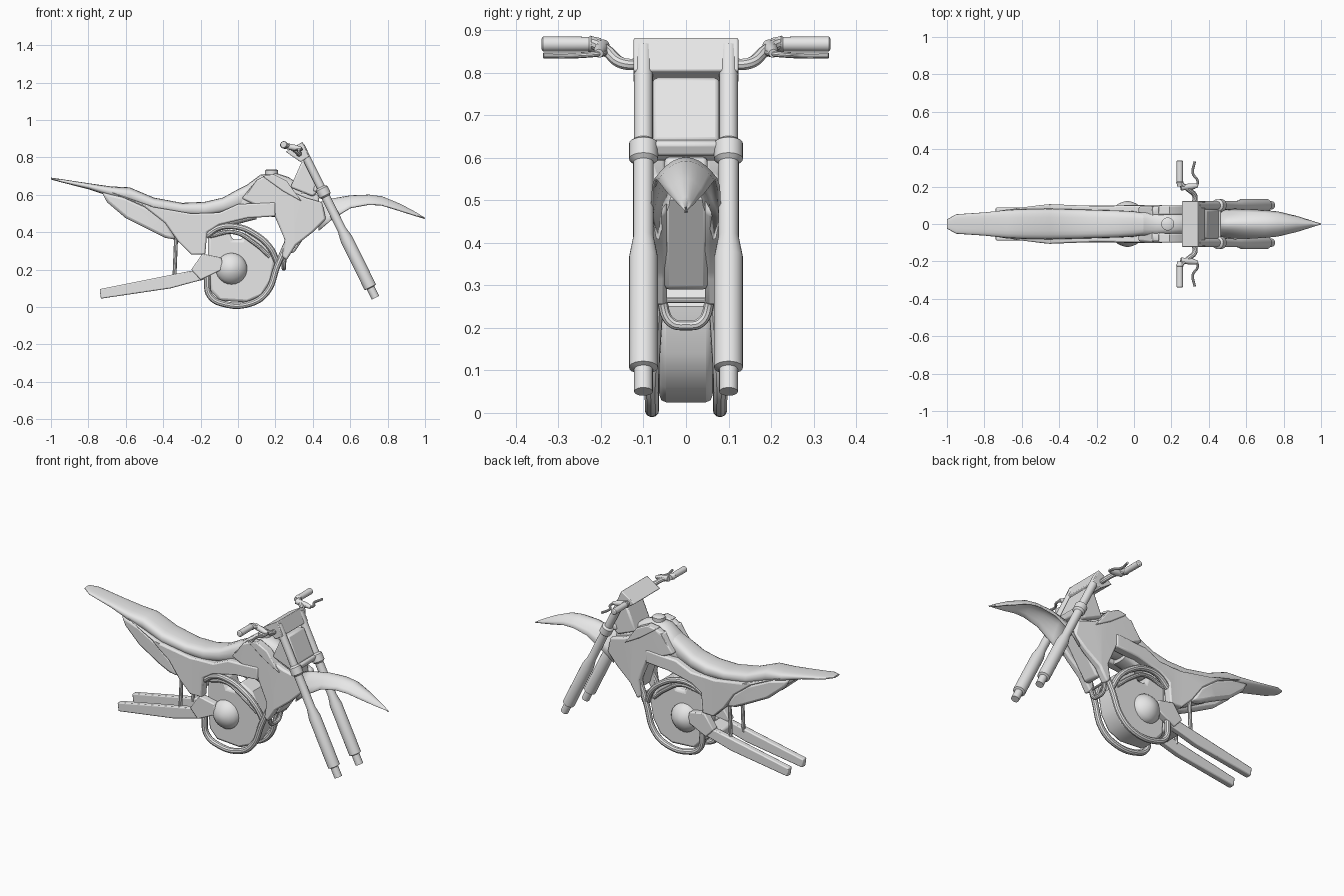
import bpy
import bmesh
import math
from mathutils import Vector

cube = bpy.data.objects.get("Cube")
if cube:
    bpy.data.objects.remove(cube, do_unlink=True)

grey = bpy.data.materials.new("plain_grey")
grey.use_nodes = True
grey.diffuse_color = (.8, .8, .8, 1)
grey.node_tree.nodes["Principled BSDF"].inputs["Base Color"].default_value = (.8, .8, .8, 1)


def finish(name, mesh, angle=35, bevel=0, mirror=False, thickness=0):
    """Link a mesh as a shaded, coloured part, mirrored across y if asked."""
    part = bpy.data.objects.new(name, mesh)
    bpy.context.collection.objects.link(part)
    mesh.materials.append(grey)
    if mirror:
        mod = part.modifiers.new("mirror", 'MIRROR')
        mod.use_axis = (False, True, False)
        mod.use_mirror_merge = False
    if thickness:
        part.modifiers.new("thickness", 'SOLIDIFY').thickness = thickness
    if bevel:
        mod = part.modifiers.new("bevel", 'BEVEL')
        mod.width, mod.segments = bevel, 2
        mod.limit_method, mod.angle_limit = 'ANGLE', math.radians(50)
    bpy.ops.object.select_all(action='DESELECT')
    part.select_set(True)
    bpy.context.view_layer.objects.active = part
    bpy.ops.object.shade_smooth_by_angle(angle=math.radians(angle))
    return part


def from_bmesh(name, bm, **options):
    bmesh.ops.recalc_face_normals(bm, faces=bm.faces)
    mesh = bpy.data.meshes.new(name)
    bm.to_mesh(mesh)
    bm.free()
    return finish(name, mesh, **options)


def lookup(table, x):
    """Linear interpolation in a short (position, value) table."""
    for (a, va), (b, vb) in zip(table, table[1:]):
        if x <= b:
            return va + (vb - va) * max(0, (x - a) / (b - a))
    return table[-1][1]


BODY_WIDTH = [(-.75, .07), (-.45, .1), (-.2, .09), (.1, .095), (.3, .092), (.48, .075)]


def panel(name, outline, inner, outer, bevel=.01, mirror=True):
    """Extrude a side outline from y=inner to y=outer; outer may follow a width table."""
    bm = bmesh.new()
    face = bm.faces.new([bm.verts.new((x, inner, z)) for x, z in outline])
    side = bmesh.ops.extrude_face_region(bm, geom=[face])
    moved = [v for v in side['geom'] if isinstance(v, bmesh.types.BMVert)]
    bmesh.ops.translate(bm, vec=(0, 1, 0), verts=moved)
    if isinstance(outer, list):
        for x, _ in outer[1:-1]:
            bmesh.ops.bisect_plane(bm, geom=bm.verts[:] + bm.edges[:] + bm.faces[:],
                                   plane_co=(x, 0, 0), plane_no=(1, 0, 0))
    for v in bm.verts:
        if v.co.y > .5 + inner:
            v.co.y = lookup(outer, v.co.x) if isinstance(outer, list) else outer
    return from_bmesh(name, bm, bevel=bevel, mirror=mirror)


def slab(name, outline, half, bevel=.01):
    return panel(name, outline, -half, half, bevel, False)


def loft(name, stations, square=.7, sides=20):
    """Skin rounded cross sections given as (x, top, bottom, half width)."""
    bm = bmesh.new()
    rings = []
    for x, top, bottom, half in stations:
        ring = []
        for i in range(sides):
            a = math.tau * i / sides
            c, s = math.cos(a), math.sin(a)
            y = math.copysign(abs(c) ** square, c) * half
            z = math.copysign(abs(s) ** square, s) * (top - bottom) / 2
            ring.append(bm.verts.new((x, y, z + (top + bottom) / 2)))
        rings.append(ring)
    for low, high in zip(rings, rings[1:]):
        for i in range(sides):
            j = (i + 1) % sides
            bm.faces.new((low[i], low[j], high[j], high[i]))
    bm.faces.new(rings[0])
    bm.faces.new(rings[-1])
    return from_bmesh(name, bm, angle=45)


def tube(name, path, radius, mirror=True, smooth=True):
    """A round tube through points, mirrored to the other side if asked."""
    curve = bpy.data.curves.new(name, 'CURVE')
    curve.dimensions, curve.bevel_depth = '3D', radius
    curve.bevel_resolution, curve.resolution_u, curve.use_fill_caps = 3, 6, True
    spline = curve.splines.new('BEZIER')
    spline.bezier_points.add(len(path) - 1)
    for point, co in zip(spline.bezier_points, path):
        point.co = co
        kind = 'AUTO' if smooth else 'VECTOR'
        point.handle_left_type = point.handle_right_type = kind
    temp = bpy.data.objects.new(name, curve)
    bpy.context.collection.objects.link(temp)
    mesh = bpy.data.meshes.new_from_object(temp.evaluated_get(bpy.context.evaluated_depsgraph_get()))
    bpy.data.objects.remove(temp)
    mesh.materials.clear()
    return finish(name, mesh, mirror=mirror)


def turned(name, start, end, profile, mirror=True, sides=20):
    """Lathe (fraction along, radius) pairs about the line from start to end."""
    start, end = Vector(start), Vector(end)
    turn = (end - start).to_track_quat('Z', 'Y')
    bm = bmesh.new()
    rings = []
    for t, r in profile:
        centre = start.lerp(end, t)
        rings.append([bm.verts.new(centre + turn @ Vector((
            r * math.cos(math.tau * i / sides), r * math.sin(math.tau * i / sides), 0)))
            for i in range(sides)])
    for low, high in zip(rings, rings[1:]):
        for i in range(sides):
            j = (i + 1) % sides
            bm.faces.new((low[i], low[j], high[j], high[i]))
    bm.faces.new(rings[0])
    bm.faces.new(rings[-1])
    return from_bmesh(name, bm, mirror=mirror)


# Seat running into the tail, and the fuel tank with its cap
loft("seat", [(-1, .692, .682, .025), (-.95, .685, .668, .052), (-.8, .662, .63, .062),
              (-.68, .645, .59, .075), (-.58, .64, .56, .08), (-.45, .585, .51, .082),
              (-.3, .557, .49, .078), (-.18, .562, .48, .075), (-.08, .585, .5, .072),
              (0, .63, .52, .068), (.05, .655, .54, .06)])
loft("fuel_tank", [(0, .6, .49, .06), (.05, .655, .49, .068), (.12, .708, .49, .07),
                   (.2, .718, .48, .068), (.27, .695, .48, .06), (.34, .645, .5, .05)])
turned("tank_cap", (.18, 0, .69), (.18, 0, .735), [(0, .035), (.9, .035), (1, .028)], False)
loft("rear_core", [(-.7, .61, .57, .045), (-.5, .55, .45, .07), (-.36, .52, .37, .075),
                   (-.22, .51, .29, .06), (-.17, .5, .4, .055), (.1, .53, .47, .06)])

# Side bodywork
panel("side_cover", [(-.73, .615), (-.6, .585), (-.47, .525), (-.38, .45), (-.33, .36),
                     (-.39, .37), (-.49, .42), (-.6, .475), (-.7, .56)], .04, BODY_WIDTH, .015)
panel("frame_spar", [(-.68, .615), (-.45, .535), (-.25, .5), (-.1, .505), (0, .55), (.2, .56),
                     (.2, .485), (.05, .475), (-.1, .44), (-.165, .4), (-.175, .28), (-.25, .28),
                     (-.32, .35), (-.39, .45), (-.5, .535)],
      .045, [(x, w + .006) for x, w in BODY_WIDTH])
panel("tank_shroud", [(.02, .58), (.1, .68), (.15, .705), (.26, .63), (.36, .585), (.45, .56),
                      (.47, .47), (.4, .4), (.31, .33), (.26, .25), (.235, .27), (.25, .36),
                      (.22, .43), (.19, .5)], .045, BODY_WIDTH)
panel("shroud_fin", [(.13, .7), (.19, .71), (.26, .675), (.34, .565), (.24, .62)], .05, .1, .006)
slab("radiator", [(.27, .29), (.3, .29), (.44, .5), (.43, .6), (.2, .62), (.22, .45)], .05)

# Front fender, an arched shell
bm = bmesh.new()
rows = []
for x, top, drop, half in [(.43, .56, .15, .07), (.5, .58, .11, .083), (.6, .597, .065, .08),
                           (.7, .601, .05, .074), (.77, .592, .045, .067), (.87, .551, .035, .043),
                           (.95, .508, .018, .018), (1, .477, .002, .002)]:
    rows.append([bm.verts.new((x, half * t / 5, top - drop * abs(t / 5) ** 2))
                 for t in range(-5, 6)])
for a, b in zip(rows, rows[1:]):
    for i in range(len(a) - 1):
        bm.faces.new((a[i], a[i + 1], b[i + 1], b[i]))
from_bmesh("front_fender", bm, thickness=.008)

# Forks, clamps and steering head
turned("fork_leg", (.335, .1, .86), (.735, .1, .05),
       [(0, .022), (.27, .022), (.28, .034), (.325, .034), (.335, .024), (.55, .024), (.61, .034),
        (.93, .034), (.935, .022), (1, .022)])
slab("upper_clamp", [(.345, .883), (.38, .805), (.335, .775), (.255, .83)], .123, .004)
slab("steering_head", [(.34, .775), (.385, .79), (.455, .64), (.4, .59), (.28, .64)], .078)
slab("lower_clamp", [(.41, .655), (.47, .635), (.455, .6), (.4, .62)], .085)

# Handlebar, grips and levers
tube("handlebar", [(.32, .1, .82), (.325, .15, .822), (.29, .185, .85), (.25, .22, .868),
                   (.245, .25, .868)], .014)
turned("grip", (.245, .2, .867), (.245, .34, .867),
       [(0, .014), (.15, .018), (.17, .02), (.2, .017), (.97, .018), (1, .012)])
tube("lever", [(.27, .19, .85), (.33, .2, .845), (.34, .23, .842), (.315, .27, .84),
               (.325, .335, .84)], .007)
turned("lever_mount", (.25, .195, .862), (.34, .205, .845), [(0, .016), (.6, .016), (1, .01)])

# Engine block with round covers
slab("engine", [(-.16, .2), (-.15, .09), (-.1, .035), (.05, .025), (.13, .06), (.18, .14),
                (.2, .25), (.13, .38), (.05, .42), (.02, .36), (-.03, .36), (-.05, .42),
                (-.16, .4)], .062, .015)
turned("engine_cover", (-.035, .05, .205), (-.035, .122, .205),
       [(0, .085), (.3, .083), (.55, .07), (.8, .05), (.95, .025), (1, .008)], sides=24)

# Cradle, pipes and front loop
tube("cradle_tube", [(.27, .06, .36), (.21, .072, .22), (.155, .08, .08), (.07, .08, .02),
                     (-.08, .08, .018), (-.15, .08, .06), (-.165, .08, .14), (-.16, .075, .2)], .017)
tube("exhaust_pipe", [(-.17, .07, .38), (-.1, .08, .425), (0, .085, .428), (.09, .085, .39),
                      (.17, .08, .32), (.21, .065, .24)], .017)
tube("water_hose", [(-.15, .06, .38), (-.02, .07, .4), (.09, .072, .34), (.17, .06, .27)], .012)
tube("front_loop", [(.3, .06, .36), (.25, .055, .26), (.245, .035, .213), (.245, 0, .206),
                    (.245, -.035, .213), (.25, -.055, .26), (.3, -.06, .36)], .012, False)
tube("front_crossbar", [(.25, -.06, .265), (.25, .06, .265)], .007, False, False)

# Swingarm with pivot brackets and rear struts
panel("pivot_bracket", [(-.25, .2), (-.19, .285), (-.09, .265), (-.075, .205), (-.2, .145)],
      .055, .1, .006)
panel("swingarm", [(-.15, .2), (-.26, .192), (-.74, .096), (-.733, .045), (-.36, .1),
                   (-.25, .13), (-.17, .15)], .052, .088, .006)
slab("swingarm_bridge", [(-.18, .2), (-.27, .185), (-.27, .135), (-.18, .145)], .07)
tube("rear_strut", [(-.34, .06, .155), (-.33, .06, .4)], .011, True, False)
